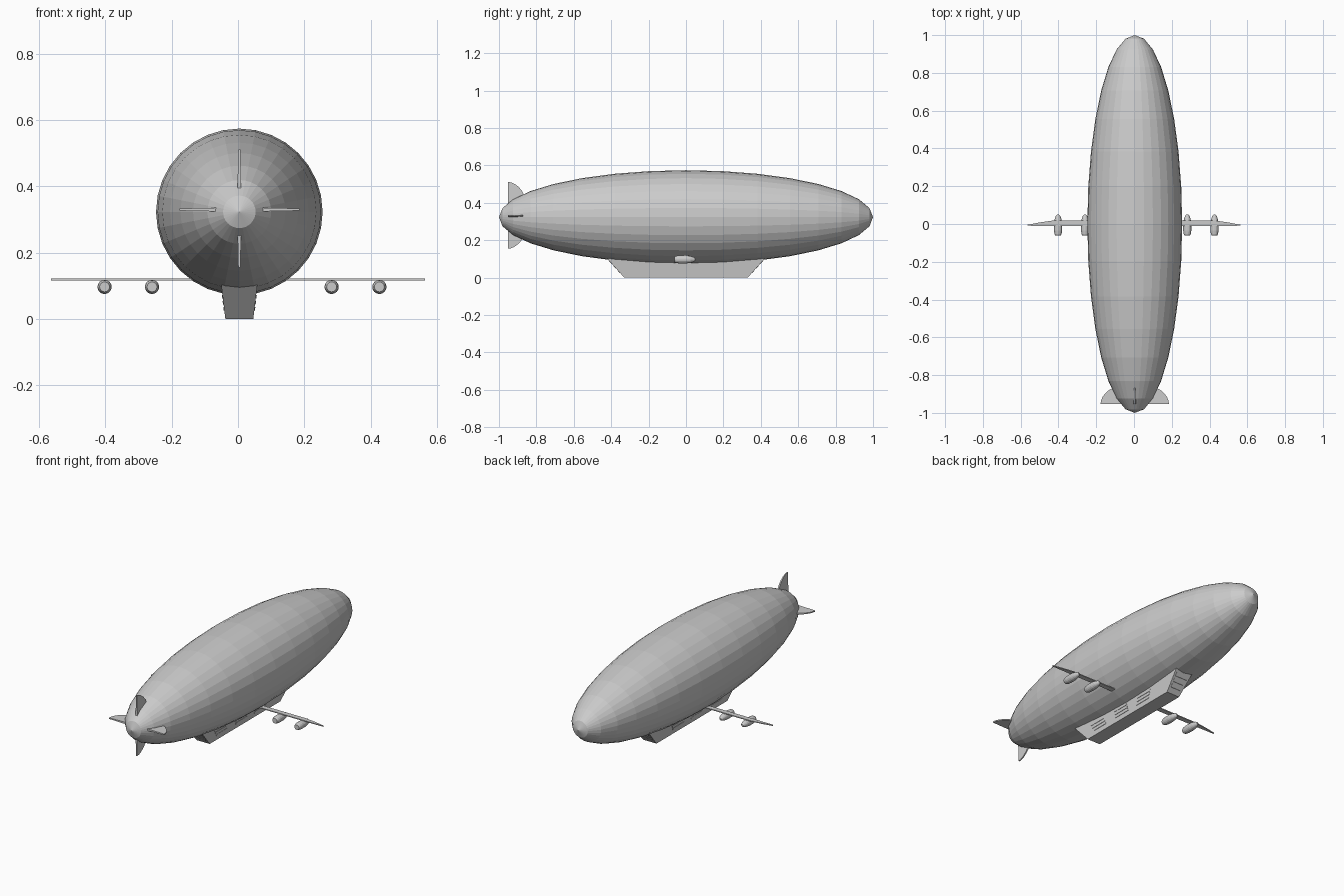
import bpy, bmesh, math
from mathutils import Matrix, Vector

if "Cube" in bpy.data.objects:
    bpy.data.objects.remove(bpy.data.objects["Cube"])

grey = bpy.data.materials.new("airship grey")
grey.diffuse_color = (0.6, 0.6, 0.6, 1)
grey.use_nodes = True
grey.node_tree.nodes["Principled BSDF"].inputs["Base Color"].default_value = grey.diffuse_color
CX, CZ, R = 0.004, 0.323, 0.251   # envelope axis and radius


def finish(name, bm):
    bmesh.ops.recalc_face_normals(bm, faces=bm.faces)
    me = bpy.data.meshes.new(name)
    bm.to_mesh(me)
    bm.free()
    me.materials.append(grey)
    ob = bpy.data.objects.new(name, me)
    bpy.context.collection.objects.link(ob)
    return ob


def loft(name, rings):
    """Skin matching point loops, capping both ends."""
    bm = bmesh.new()
    loops = [[bm.verts.new(p) for p in ring] for ring in rings]
    n = len(loops[0])
    for a, b in zip(loops, loops[1:]):
        for i in range(n):
            j = (i + 1) % n
            bm.faces.new((a[i], a[j], b[j], b[i]))
    bm.faces.new(loops[0])
    bm.faces.new(loops[-1])
    return finish(name, bm)


# gas envelope: faceted sphere stretched along y
bm = bmesh.new()
bmesh.ops.create_uvsphere(bm, u_segments=32, v_segments=16, radius=1)
bmesh.ops.transform(bm, verts=bm.verts, matrix=Matrix.Translation((CX, 0, CZ))
                    @ Matrix.Diagonal((R, 1, R, 1)) @ Matrix.Rotation(math.pi / 2, 4, 'X'))
finish("envelope", bm)

# four tail fins: thin plates, thinner towards the rounded tip
outline = [(-0.953, 0.05), (-0.953, 0.181), (-0.935, 0.179), (-0.915, 0.170),
           (-0.895, 0.155), (-0.878, 0.135), (-0.865, 0.11), (-0.865, 0.05)]
for k, name in enumerate(["fin_top", "fin_right", "fin_bottom", "fin_left"]):
    turn = Matrix.Translation((CX, 0, CZ + 0.007)) @ Matrix.Rotation(k * math.pi / 2, 4, 'Y')
    rings = []
    for s in (-1, 1):
        rings.append([turn @ Vector((s * (0.006 - 0.022 * (r - 0.05)), y, r - (0.006 if k == 2 else 0)))
                      for y, r in outline])
    loft(name, rings)


# gondola: tapered trapezoid hull, half sizes change linearly with height
def half_x(z):
    return 0.042 + 0.12 * z


def half_y(z):
    return 0.33 + 0.9 * z


def level(z):
    x, y = half_x(z), half_y(z)
    return [(CX - x, -y, z), (CX + x, -y, z), (CX + x, y, z), (CX - x, y, z)]


loft("gondola", [level(0), level(0.102)])

# slatted side windows, slanting outwards like the gondola ends
for side in (-1, 1):
    for g, (mid, slant) in enumerate([(-0.235, -0.6), (-0.045, -0.2), (0.14, 0.4)]):
        for row, z in enumerate((0.031, 0.049, 0.067)):
            rings = []
            for d in (-0.002, 0.002):
                rings.append([(CX + side * (half_x(zz) + d), mid + slant * (zz - 0.049) + e, zz)
                              for zz, e in ((z - 0.005, -0.052), (z - 0.005, 0.052),
                                            (z + 0.005, 0.052), (z + 0.005, -0.052))])
            loft(f"side_window_{'l' if side < 0 else 'r'}_{g}_{row}", rings)

# slatted windows on the sloping ends
for end in (-1, 1):
    for row, z in enumerate((0.032, 0.056, 0.08)):
        rings = []
        for d in (-0.002, 0.002):
            rings.append([(CX + e * (half_x(zz) - 0.011), end * (half_y(zz) + d), zz)
                          for zz, e in ((z - 0.008, -1), (z - 0.008, 1),
                                        (z + 0.008, 1), (z + 0.008, -1))])
        loft(f"end_window_{'front' if end < 0 else 'back'}_{row}", rings)

# thin wing running through the envelope, with tapering tips
right = [(0.43, 0.018), (0.50, 0.008), (0.563, -0.004), (0.563, -0.009), (0.43, -0.011)]
plan = right + [(-x, y) for x, y in reversed(right)]
loft("wing", [[(x, y, z) for x, y in plan] for z in (0.117, 0.122)])

# engine pods hanging under the wing
pod = [(-0.061, 0.015), (-0.052, 0.019), (-0.035, 0.0215), (0.0, 0.0215),
       (0.025, 0.018), (0.042, 0.012), (0.050, 0.005)]
for i, x in enumerate((-0.402, -0.259, 0.282, 0.426)):
    loft(f"engine_{i + 1}", [[(x + r * math.cos(a * math.pi / 8), y, 0.097 + r * math.sin(a * math.pi / 8))
                              for a in range(16)] for y, r in pod])
